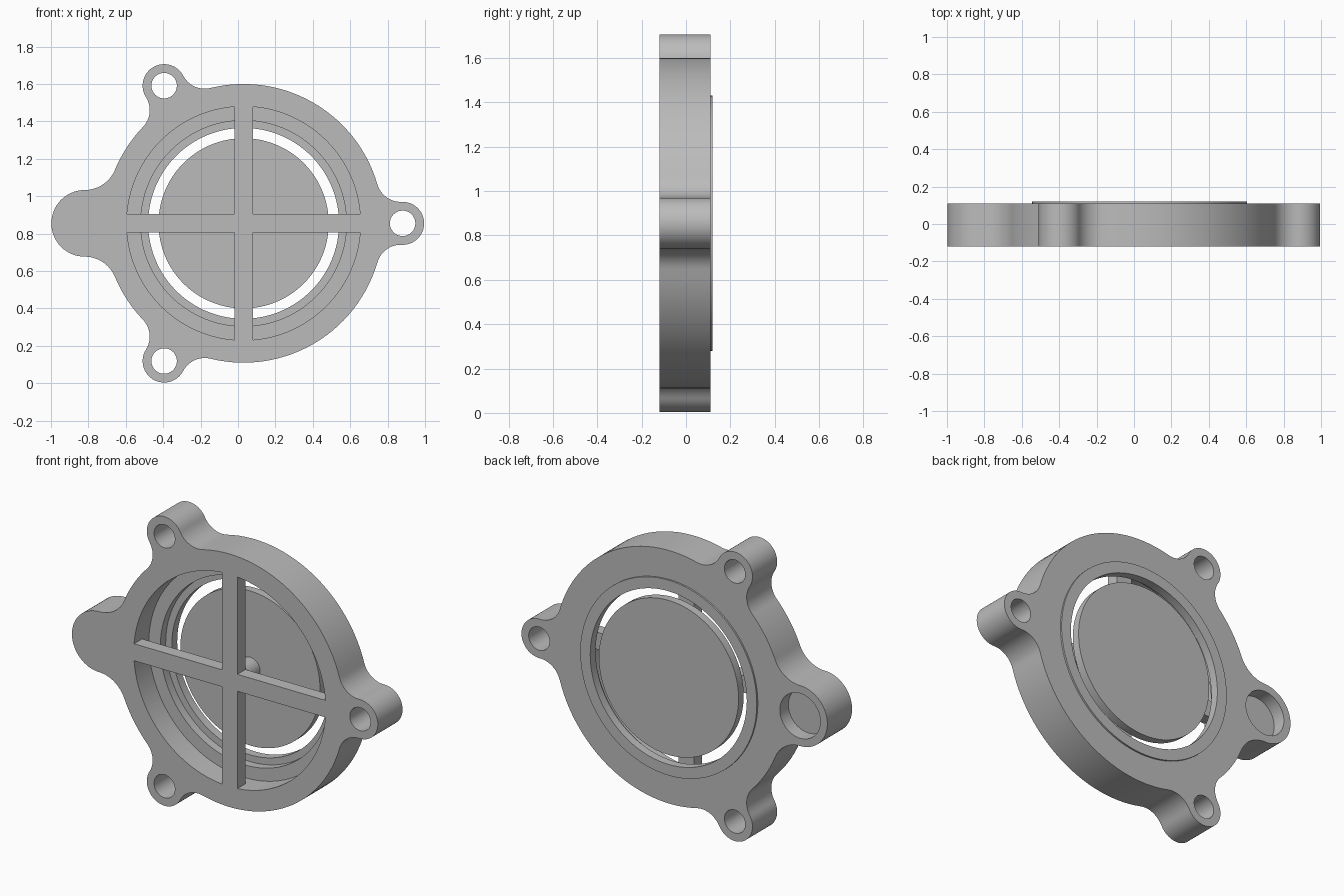
import bpy, bmesh
from math import acos, atan2, cos, sin, pi, radians, sqrt
from mathutils import Vector

old = bpy.data.objects.get("Cube")
if old:
    bpy.data.objects.remove(old, do_unlink=True)

CX, CZ = 0.03, 0.855          # ring centre
FRONT, BACK = -0.12, 0.11     # body faces
RING_R, BOLT_R = 0.745, 0.85  # body radius, lug distance

grey = bpy.data.materials.new("plain_grey")
grey.use_nodes = True
grey.diffuse_color = (0.5, 0.5, 0.5, 1)
grey.node_tree.nodes["Principled BSDF"].inputs["Base Color"].default_value = (0.5, 0.5, 0.5, 1)


def finish(name, bm):
    bmesh.ops.recalc_face_normals(bm, faces=bm.faces)
    mesh = bpy.data.meshes.new(name)
    bm.to_mesh(mesh)
    bm.free()
    ob = bpy.data.objects.new(name, mesh)
    bpy.context.collection.objects.link(ob)
    mesh.materials.append(grey)
    return ob


def prism(name, outline, y0, y1):
    """Extrude a closed x-z outline along y."""
    bm = bmesh.new()
    face = bm.faces.new([bm.verts.new((x, y0, z)) for x, z in outline])
    new = bmesh.ops.extrude_face_region(bm, geom=[face])["geom"]
    verts = [v for v in new if isinstance(v, bmesh.types.BMVert)]
    bmesh.ops.translate(bm, verts=verts, vec=(0, y1 - y0, 0))
    return finish(name, bm)


def circle(x, z, r, n=64):
    return [(x + r * cos(2 * pi * i / n), z + r * sin(2 * pi * i / n)) for i in range(n)]


def box(name, w, h, y0, y1):
    return prism(name, [(CX + sx * w / 2, CZ + sz * h / 2)
                        for sx, sz in ((-1, -1), (1, -1), (1, 1), (-1, 1))], y0, y1)


def lathe(name, profile, n=128):
    """Revolve a closed (radius, y) profile about the ring axis."""
    bm = bmesh.new()
    rows = [[bm.verts.new((CX + r * cos(2 * pi * i / n), y, CZ + r * sin(2 * pi * i / n)))
             for i in range(n)] for r, y in profile]
    for a, b in zip(rows, rows[1:] + rows[:1]):
        for i in range(n):
            j = (i + 1) % n
            bm.faces.new((a[i], a[j], b[j], b[i]))
    return finish(name, bm)


def cut(target, cutter):
    """Subtract a cutter and discard it."""
    mod = target.modifiers.new("cut", "BOOLEAN")
    mod.operation, mod.solver, mod.object = "DIFFERENCE", "EXACT", cutter
    bpy.context.view_layer.objects.active = target
    bpy.ops.object.modifier_apply(modifier=mod.name)
    bpy.data.objects.remove(cutter, do_unlink=True)


def arc(centre, r, a0, a1, n):
    return [centre + r * Vector((cos(a), sin(a)))
            for a in (a0 + (a1 - a0) * i / n for i in range(n + 1))]


# Body outline: ring with filleted lugs (angle, lug radius, fillet radius)
lugs = [(0, 0.115, 0.13), (120, 0.115, 0.13), (180, 0.178, 0.176), (240, 0.115, 0.13)]
centre = Vector((CX, CZ))
outline, spans = [], []
for deg, r, f in lugs:
    a = radians(deg)
    reach, near = RING_R + f, r + f
    spread = acos((reach ** 2 + BOLT_R ** 2 - near ** 2) / (2 * reach * BOLT_R))
    turn = pi - acos((near ** 2 + BOLT_R ** 2 - reach ** 2) / (2 * near * BOLT_R))
    spans.append((a, r, f, spread, turn))
for k, (a, r, f, spread, turn) in enumerate(spans):
    lug = centre + BOLT_R * Vector((cos(a), sin(a)))
    before = centre + (RING_R + f) * Vector((cos(a - spread), sin(a - spread)))
    after = centre + (RING_R + f) * Vector((cos(a + spread), sin(a + spread)))
    outline += arc(before, f, a - spread + pi, a - turn + pi, 12)[:-1]
    outline += arc(lug, r, a - turn, a + turn, 32)
    outline += arc(after, f, a + turn - pi, a + spread - pi, 12)[1:]
    nxt = spans[(k + 1) % len(spans)]
    end = nxt[0] + (2 * pi if k == len(spans) - 1 else 0) - nxt[3]
    outline += arc(centre, RING_R, a + spread, end, 28)[1:-1]
body = prism("ring_body_with_spokes", outline, FRONT, BACK)

# Stepped bore, leaving a cross of spokes at the front
LEDGE, SPOKE_BACK = 0.02, -0.045
bore = lathe("bore_cutter", [(0.625, -0.2), (0.625, LEDGE), (0.55, LEDGE), (0.55, 0.2),
                             (0.01, 0.2), (0.01, -0.2)])
cut(bore, box("upright_spoke", 0.1, 1.5, -0.3, SPOKE_BACK))
cut(bore, box("level_spoke", 1.5, 0.1, -0.3, SPOKE_BACK))
cut(body, bore)

# Bolt holes and the blind pocket behind the large lug
for deg in (0, 120, 240):
    a = radians(deg)
    cut(body, prism("bolt_hole", circle(CX + BOLT_R * cos(a), CZ + BOLT_R * sin(a), 0.068), -0.3, 0.3))
cut(body, prism("pocket", circle(CX - BOLT_R, CZ, 0.132), 0.03, 0.3))

# Raised seat ring at the back
seat = lathe("seat_ring", [(0.575, 0.07), (0.575, 0.12), (0.51, 0.12), (0.51, 0.07)])

# Central disc carried on a post behind the spokes
disc = prism("centre_disc", circle(CX, CZ, 0.455, 128), 0.07, 0.118)
post = prism("centre_post", circle(CX, CZ, 0.065), SPOKE_BACK - 0.02, 0.09)

for ob in (body, seat, disc, post):
    bpy.ops.object.select_all(action="DESELECT")
    ob.select_set(True)
    bpy.context.view_layer.objects.active = ob
    bpy.ops.object.shade_smooth_by_angle(angle=radians(30))
